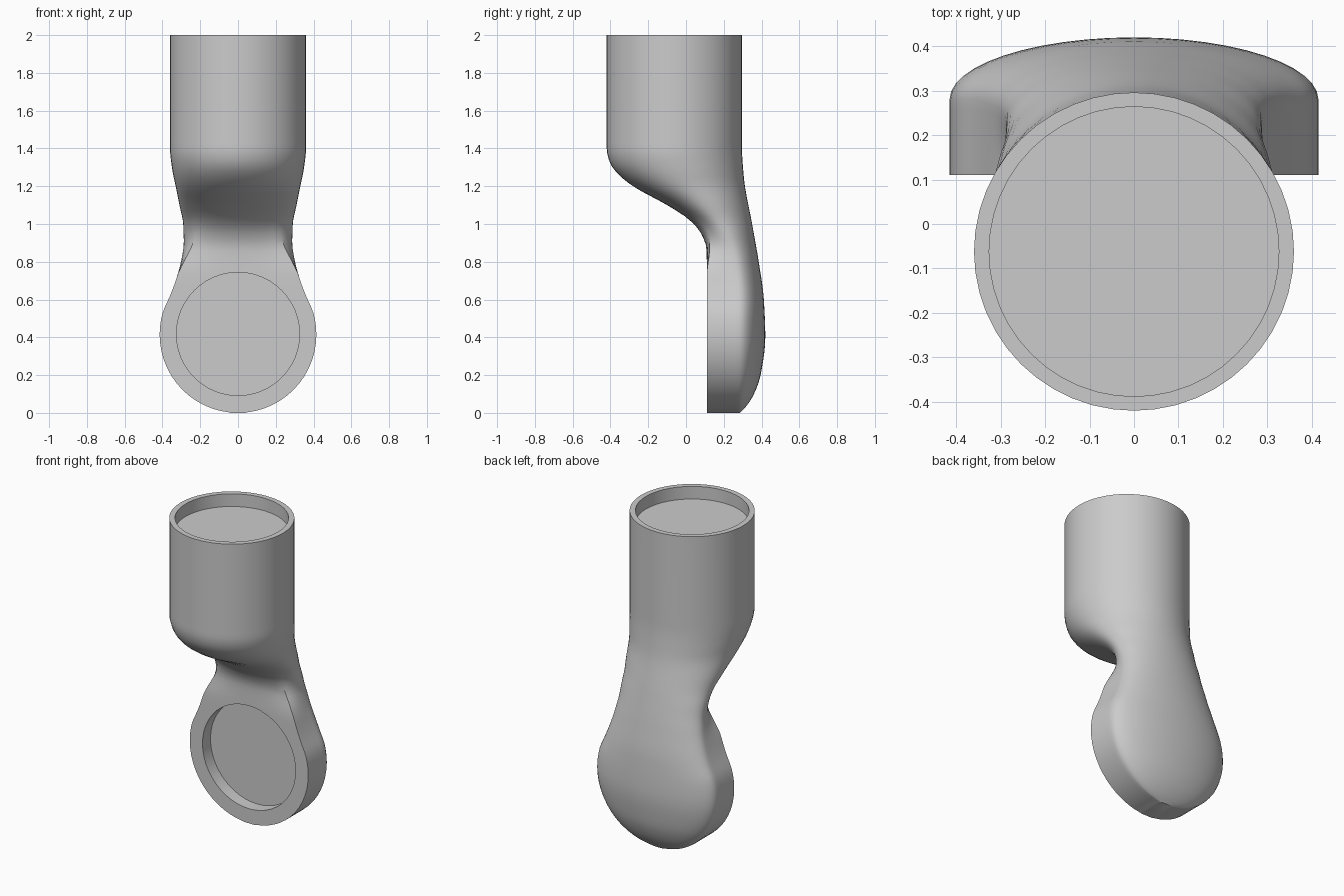
import bpy, bmesh, math
from mathutils import Matrix

if "Cube" in bpy.data.objects:
    bpy.data.objects.remove(bpy.data.objects["Cube"])

grey = bpy.data.materials.new("plain_grey")
grey.use_nodes = True
COLOUR = (0.6, 0.6, 0.6, 1)
grey.diffuse_color = COLOUR
grey.node_tree.nodes["Principled BSDF"].inputs["Base Color"].default_value = COLOUR

R = 0.415          # outer radius of the lower disc
SIDES = 48

# Side and front outlines as (height, value) pairs
FRONT = [(0, .11), (.8, .11), (.87, .108), (.95, .08), (1.02, .02), (1.1, -.1),
         (1.2, -.28), (1.27, -.365), (1.33, -.405), (1.4, -.42), (2, -.42)]
BACK = [(0, .285), (.03, .315), (.1, .36), (.2, .395), (.4, .42), (.6, .412),
        (.8, .385), (1, .35), (1.25, .306), (1.42, .296), (2, .296)]
WIDTH = [(.55, .392), (.62, .36), (.7, .33), (.8, .302), (.9, .287), (1, .29),
         (1.1, .31), (1.2, .33), (1.3, .35), (1.4, .36), (2, .36)]
MIDDLE = [(0, .28), (.6, .28), (.8, .26), (.95, .21), (1.1, .1), (1.25, -.02),
          (1.4, -.062), (2, -.062)]


def smooth_curve(points, z):
    """Monotone cubic interpolation through the points."""
    slope = [(b[1] - a[1]) / (b[0] - a[0]) for a, b in zip(points, points[1:])]
    tangent = [slope[0]] + [2 * a * b / (a + b) if a * b > 0 else 0
                            for a, b in zip(slope, slope[1:])] + [slope[-1]]
    i = max(k for k in range(len(slope)) if k == 0 or points[k][0] <= z)
    (z0, v0), (z1, v1) = points[i], points[i + 1]
    h = z1 - z0
    t = (z - z0) / h
    return ((1 + 2 * t) * (1 - t) ** 2 * v0 + t * (1 - t) ** 2 * h * tangent[i]
            + t * t * (3 - 2 * t) * v1 + t * t * (t - 1) * h * tangent[i + 1])


def section(z):
    """Cross-section: flat-fronted and square-edged below, round above."""
    front, back, mid = (smooth_curve(p, z) for p in (FRONT, BACK, MIDDLE))
    if z < .55:
        width = max(.04, math.sqrt(R * R - (R - z) ** 2))
    else:
        width = smooth_curve(WIDTH, z)
    t = min(1, max(0, (z - .72) / .36))
    roundness = t * t * (3 - 2 * t)
    ring = []
    for k in range(SIDES):
        a = math.tau * k / SIDES
        c, s = math.cos(a), math.sin(a)
        if s >= 0:
            ring.append((width * c, mid + (back - mid) * s, z))
        else:
            square = max(abs(c), abs(s))
            m = square + (1 - square) * roundness
            ring.append((width * c / m, mid + (mid - front) * s / m, z))
    return ring


# Body: loft the sections from the disc up to the tube
heights = [R * (1 - math.cos(math.pi * k / 28)) for k in range(16)]
heights += [.5 + .03 * k for k in range(32)] + [2]
bm = bmesh.new()
rings = [[bm.verts.new(p) for p in section(z)] for z in sorted(heights)]
for low, high in zip(rings, rings[1:]):
    for k in range(SIDES):
        n = (k + 1) % SIDES
        bm.faces.new((low[k], low[n], high[n], high[k]))
bm.faces.new(rings[0][::-1])
bm.faces.new(rings[-1])
bmesh.ops.recalc_face_normals(bm, faces=bm.faces)
mesh = bpy.data.meshes.new("joint_body")
bm.to_mesh(mesh)
bm.free()
body = bpy.data.objects.new("joint_body", mesh)
bpy.context.collection.objects.link(body)
mesh.materials.append(grey)
bpy.context.view_layer.objects.active = body


def cut_recess(name, centre, rotation):
    """Sink a shallow round recess into the body."""
    bpy.ops.mesh.primitive_cylinder_add(vertices=SIDES, radius=.326, depth=.16,
                                        location=centre, rotation=rotation)
    cutter = bpy.context.object
    cutter.name = name
    cutter.data.materials.append(grey)
    cutter.hide_render = True
    bpy.context.view_layer.objects.active = body
    mod = body.modifiers.new(name, 'BOOLEAN')
    mod.operation = 'DIFFERENCE'
    mod.solver = 'EXACT'
    mod.object = cutter
    bpy.ops.object.modifier_apply(modifier=mod.name)
    bpy.data.objects.remove(cutter)


cut_recess("top_recess", (0, -.062, 2), (0, 0, 0))
cut_recess("front_recess", (0, .11, .418), (math.pi / 2, 0, 0))

bpy.ops.object.select_all(action='DESELECT')
body.select_set(True)
bpy.context.view_layer.objects.active = body
bpy.ops.object.shade_smooth_by_angle(angle=math.radians(35))
